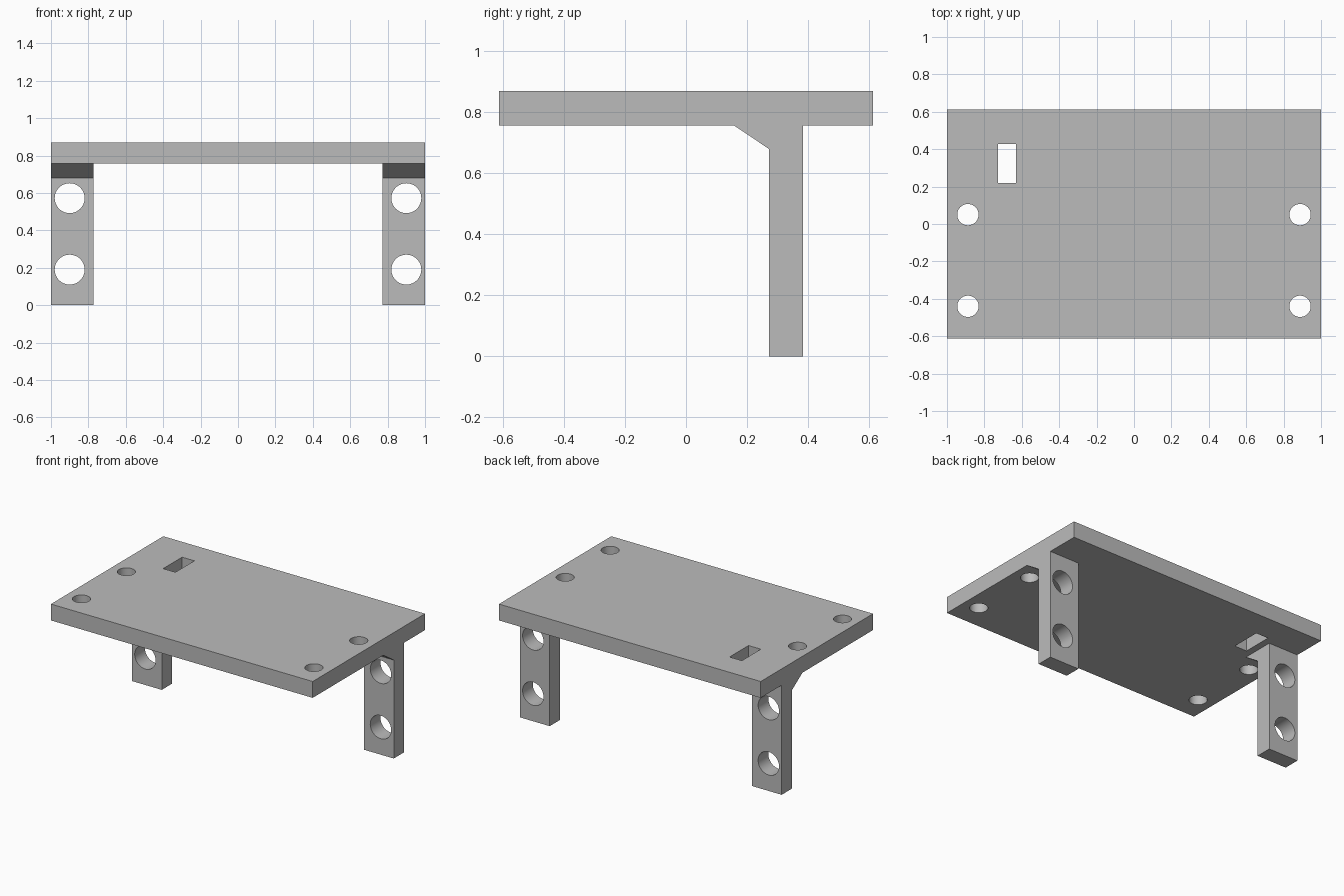
import bpy
import bmesh
from mathutils import Matrix, Vector

cube = bpy.data.objects.get("Cube")
if cube:
    bpy.data.objects.remove(cube, do_unlink=True)

grey = bpy.data.materials.new("plain grey")
grey.use_nodes = True
grey.diffuse_color = (0.5, 0.5, 0.5, 1)
grey.node_tree.nodes["Principled BSDF"].inputs["Base Color"].default_value = (0.5, 0.5, 0.5, 1)

TOP, UNDER = 0.87, 0.757
DEPTH = 0.613
LEG_INNER = 0.773


def make_object(name, bm):
    bmesh.ops.recalc_face_normals(bm, faces=bm.faces)
    mesh = bpy.data.meshes.new(name)
    bm.to_mesh(mesh)
    bm.free()
    mesh.materials.append(grey)
    obj = bpy.data.objects.new(name, mesh)
    bpy.context.collection.objects.link(obj)
    return obj


def box(name, low, high):
    low, high = Vector(low), Vector(high)
    bm = bmesh.new()
    matrix = Matrix.Translation((low + high) / 2) @ Matrix.Diagonal((*(high - low), 1))
    bmesh.ops.create_cube(bm, size=1, matrix=matrix)
    return make_object(name, bm)


def drill(name, centre, radius, axis):
    bm = bmesh.new()
    turn = Matrix.Rotation(1.5707963, 4, "X") if axis == "Y" else Matrix()
    bmesh.ops.create_cone(bm, cap_ends=True, segments=48, radius1=radius, radius2=radius,
                          depth=0.3, matrix=Matrix.Translation(centre) @ turn)
    return make_object(name, bm)


def extrude_side(name, profile, x0, x1):
    bm = bmesh.new()
    face = bm.faces.new([bm.verts.new((x0, y, z)) for y, z in profile])
    result = bmesh.ops.extrude_face_region(bm, geom=[face])
    verts = [v for v in result["geom"] if isinstance(v, bmesh.types.BMVert)]
    bmesh.ops.translate(bm, verts=verts, vec=(x1 - x0, 0, 0))
    return make_object(name, bm)


def combine(target, tool, operation):
    mod = target.modifiers.new(tool.name, "BOOLEAN")
    mod.operation = operation
    mod.solver = "EXACT"
    mod.object = tool
    bpy.context.view_layer.objects.active = target
    bpy.ops.object.modifier_apply(modifier=mod.name)
    bpy.data.objects.remove(tool, do_unlink=True)


# Table plate
bracket = box("shelf_bracket", (-1, -DEPTH, UNDER), (1, DEPTH, TOP))

# Legs with a sloped gusset, rooted inside the plate
leg_profile = [(0.272, 0), (0.384, 0), (0.384, 0.8), (0.157, 0.8), (0.157, UNDER), (0.272, 0.68)]
for side in (-1, 1):
    leg = extrude_side("leg", leg_profile, side * LEG_INNER, side)
    combine(bracket, leg, "UNION")

# Screw holes through the legs and the plate
for side in (-1, 1):
    for z in (0.19, 0.572):
        combine(bracket, drill("leg_hole", (side * 0.9, 0.328, z), 0.08, "Y"), "DIFFERENCE")
    for y in (0.05, -0.44):
        combine(bracket, drill("plate_hole", (side * 0.888, y, 0.81), 0.057, "Z"), "DIFFERENCE")

# Rectangular slot beside one leg
combine(bracket, box("slot", (-0.726, 0.22, 0.7), (-0.632, 0.427, 1)), "DIFFERENCE")

# Smooth hole walls, sharp edges elsewhere
bpy.ops.object.select_all(action="DESELECT")
bracket.select_set(True)
bpy.context.view_layer.objects.active = bracket
bpy.ops.object.shade_smooth_by_angle(angle=0.5)
